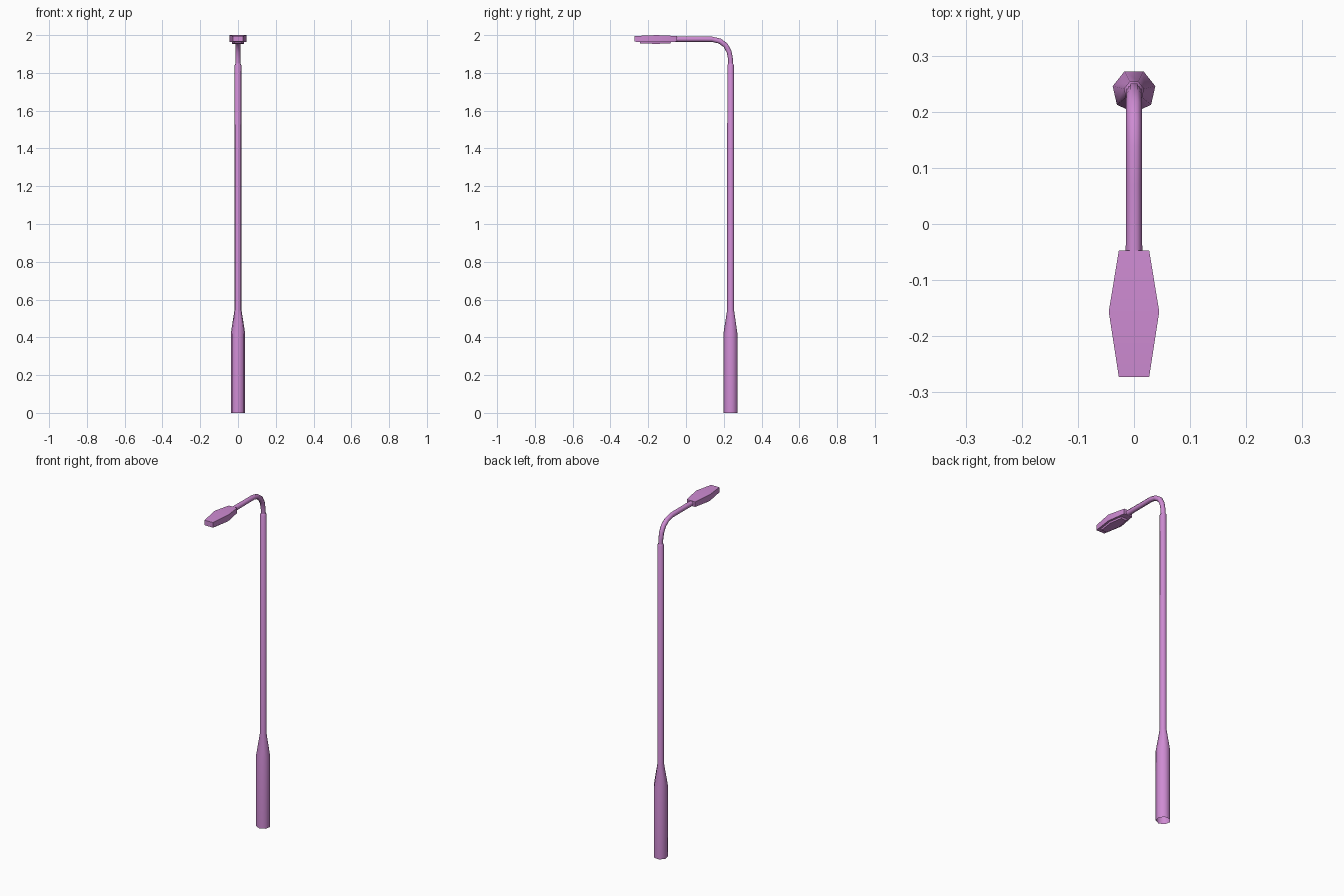
import bpy, bmesh, math
from mathutils import Vector

if "Cube" in bpy.data.objects:
    bpy.data.objects.remove(bpy.data.objects["Cube"])

SIDES = 7
PY = 0.237  # pole centre line

mat = bpy.data.materials.new("lamp_paint")
mat.diffuse_color = (0.62, 0.26, 0.65, 1)
mat.use_nodes = True
mat.node_tree.nodes["Principled BSDF"].inputs["Base Color"].default_value = mat.diffuse_color


def finish(bm, name, angle):
    bmesh.ops.recalc_face_normals(bm, faces=bm.faces)
    me = bpy.data.meshes.new(name)
    bm.to_mesh(me)
    bm.free()
    ob = bpy.data.objects.new(name, me)
    bpy.context.collection.objects.link(ob)
    me.materials.append(mat)
    bpy.ops.object.select_all(action='DESELECT')
    bpy.context.view_layer.objects.active = ob
    ob.select_set(True)
    bpy.ops.object.shade_smooth_by_angle(angle=math.radians(angle))
    return ob


def tube(name, path):
    """Open seven-sided tube along (y, z, radius) points in the x=0 plane."""
    bm = bmesh.new()
    rings = []
    pts = [Vector((0, y, z)) for y, z, r in path]
    for i, (p, (_, _, r)) in enumerate(zip(pts, path)):
        t = Vector()
        if i > 0:
            t += (p - pts[i - 1]).normalized()
        if i < len(pts) - 1:
            t += (pts[i + 1] - p).normalized()
        t.normalize()
        back = Vector((0, t.z, -t.y))  # flat side faces the outside of the bend
        ring = []
        for k in range(SIDES):
            a = math.pi * (2 * k + 1) / SIDES
            ring.append(bm.verts.new(p + Vector((r * math.sin(a), 0, 0)) + back * r * math.cos(a)))
        rings.append(ring)
    for a, b in zip(rings, rings[1:]):
        for k in range(SIDES):
            n = (k + 1) % SIDES
            bm.faces.new((a[k], a[n], b[n], b[k]))
    return finish(bm, name, 55)


def hex_block(name, layers):
    """Stretched hexagon stack; layer = (end half width, mid half width, y front, y back, z end, z mid)."""
    bm = bmesh.new()
    rings = []
    for we, wm, yf, yb, ze, zm in layers:
        ym = -0.156
        rings.append([bm.verts.new(c) for c in (
            (-we, yf, ze), (we, yf, ze), (wm, ym, zm),
            (we, yb, ze), (-we, yb, ze), (-wm, ym, zm))])
    for a, b in zip(rings, rings[1:]):
        for k in range(6):
            n = (k + 1) % 6
            bm.faces.new((a[k], a[n], b[n], b[k]))
    # end caps, split across the widest line
    for r in (rings[0], rings[-1]):
        bm.faces.new((r[0], r[1], r[2], r[5]))
        bm.faces.new((r[5], r[2], r[3], r[4]))
    return finish(bm, name, 20)


# wide base sleeve tapering into the shaft
tube("pole", [(PY, 0, 0.039), (PY, 0.42, 0.039), (PY, 0.545, 0.019),
              (PY, 1.84, 0.0185), (PY, 1.85, 0.0135)])

# bent arm reaching forward to the lamp
tube("arm", [(PY, 1.84, 0.0135), (PY - 0.001, 1.875, 0.0135), (PY - 0.008, 1.912, 0.014),
             (PY - 0.027, 1.947, 0.0145), (PY - 0.058, 1.969, 0.0145),
             (PY - 0.1, 1.979, 0.0145), (0.07, 1.979, 0.0145), (-0.06, 1.979, 0.0152)])

# lamp housing and the light panel beneath it
hex_block("lamp_head", [(0.027, 0.045, -0.273, -0.047, 1.965, 1.963),
                        (0.027, 0.045, -0.273, -0.047, 1.995, 2.0)])
hex_block("light_panel", [(0.018, 0.031, -0.242, -0.083, 1.955, 1.954),
                          (0.020, 0.034, -0.246, -0.078, 1.968, 1.968)])
